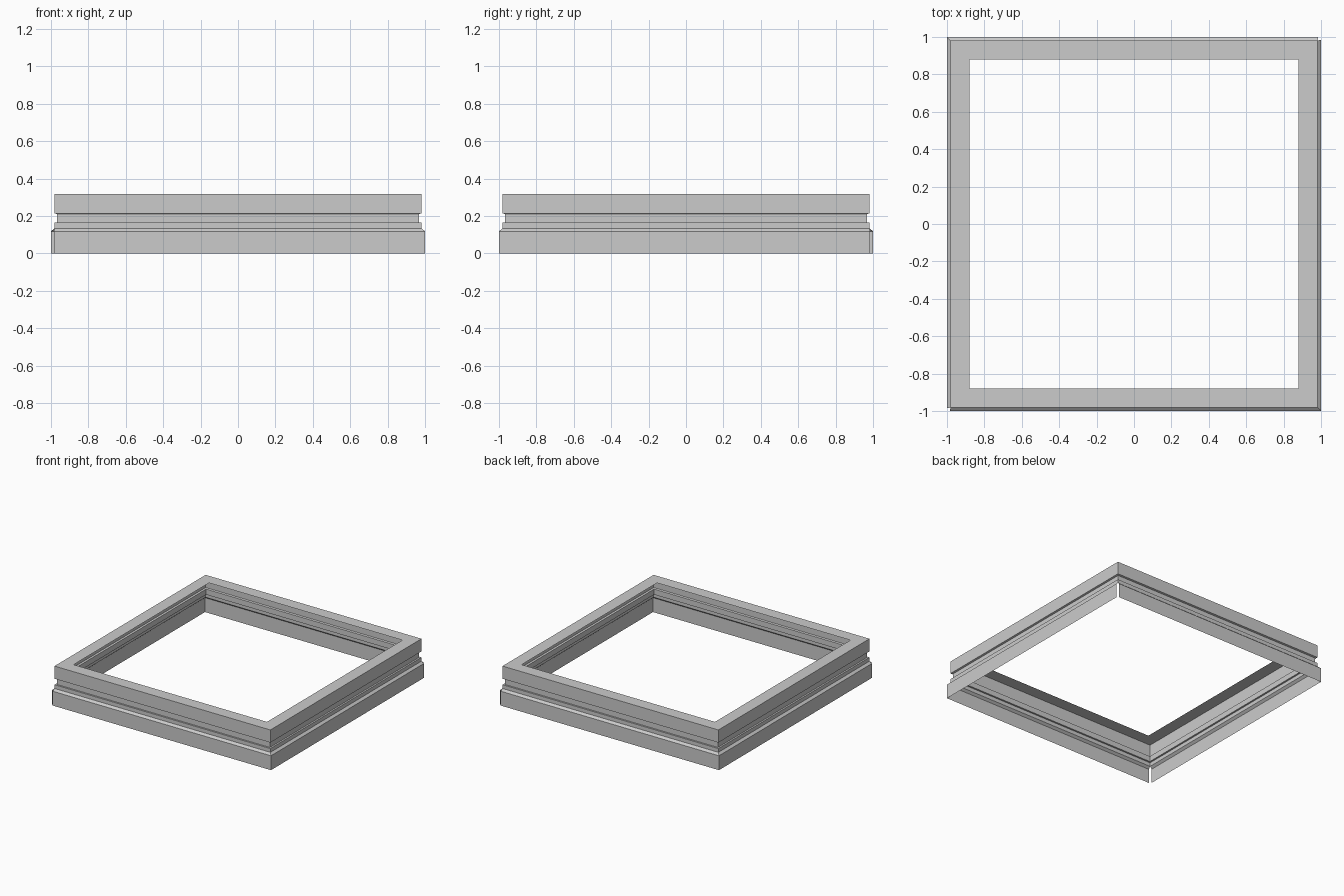
import bpy, bmesh
from mathutils import Matrix

if "Cube" in bpy.data.objects:
    bpy.data.objects.remove(bpy.data.objects["Cube"])

# Moulding cross-section: (distance from centre, height), from bottom lip to top flange
PROFILE = [(1.0, 0.0), (1.0, 0.118), (0.981, 0.134), (0.981, 0.165),
           (0.967, 0.165), (0.967, 0.21), (0.981, 0.214), (0.981, 0.318),
           (0.879, 0.318)]
SKIRT_END = 0.985  # the lower skirt stops here, leaving two open corners


def add_half(bm, turn):
    """Front and right runs of the moulding, joined at the front right corner."""
    rows = []
    for d, z in PROFILE:
        e = min(d, SKIRT_END)
        pts = [(-e, -d, z), (d, -d, z), (d, e, z)]
        rows.append([bm.verts.new(turn @ Matrix.Translation(p).translation) for p in pts])
    for low, high in zip(rows, rows[1:]):
        for i in range(2):
            bm.faces.new((low[i], low[i + 1], high[i + 1], high[i]))


# Square moulding frame: two identical halves, welded where they meet
bm = bmesh.new()
add_half(bm, Matrix.Identity(3))
add_half(bm, Matrix.Diagonal((-1, -1, 1)))
bmesh.ops.remove_doubles(bm, verts=bm.verts, dist=0.0005)

mesh = bpy.data.meshes.new("moulding_frame")
bm.to_mesh(mesh)
bm.free()
frame = bpy.data.objects.new("moulding_frame", mesh)
bpy.context.collection.objects.link(frame)
